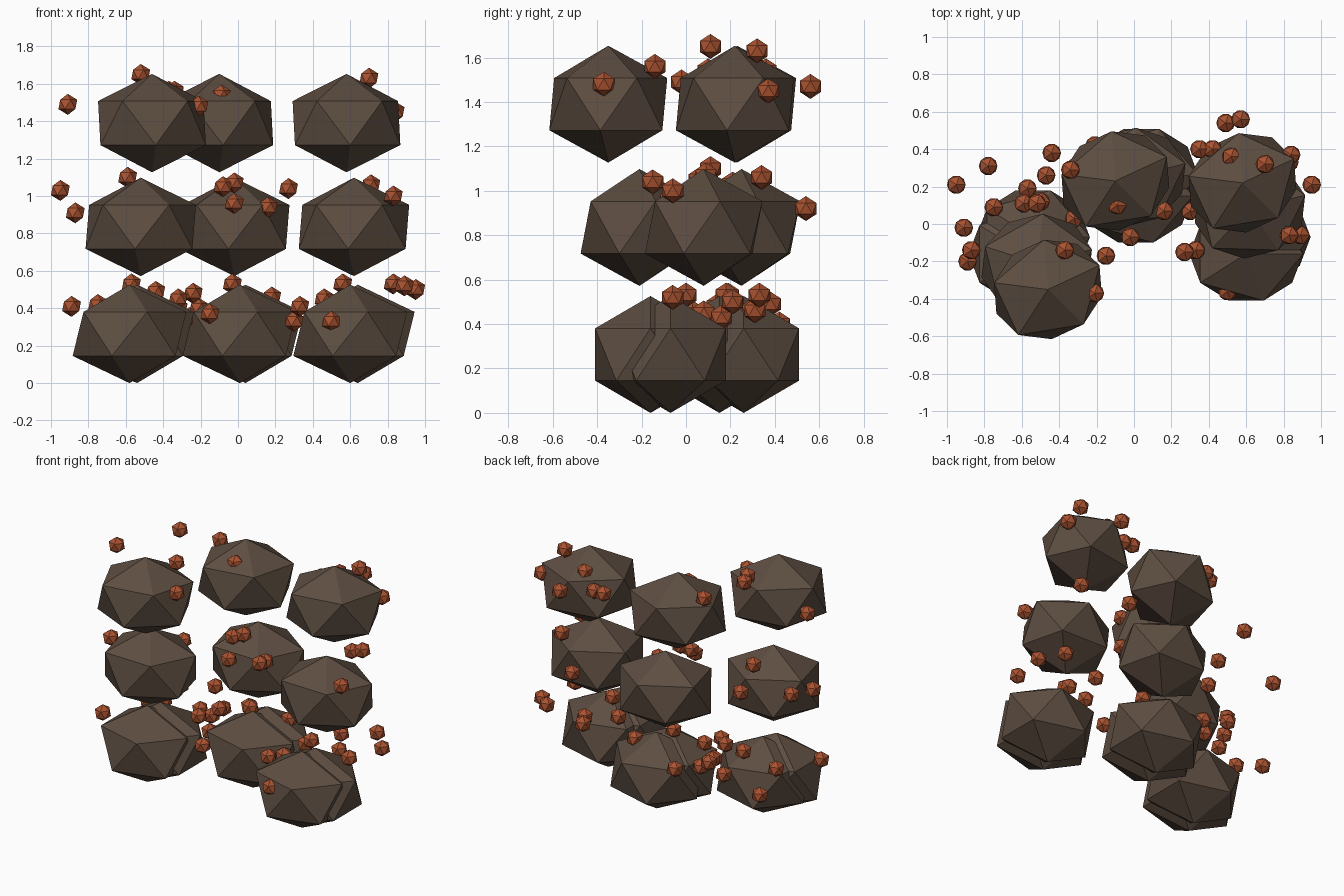
import bpy
import math
from mathutils import Matrix, Vector

default_cube = bpy.data.objects.get("Cube")
if default_cube:
    bpy.data.objects.remove(default_cube, do_unlink=True)


def make_material(name, colour):
    material = bpy.data.materials.new(name)
    material.use_nodes = True
    material.diffuse_color = (*colour, 1)
    shader = material.node_tree.nodes["Principled BSDF"]
    shader.inputs["Base Color"].default_value = (*colour, 1)
    return material


def add_stone(name, centre, size, material, turn=0):
    """Add one flat-faced twenty-sided stone, stretched and then turned about z."""
    bpy.ops.mesh.primitive_ico_sphere_add(subdivisions=1, radius=1)
    stone = bpy.context.object
    stone.name = name
    stone.data.name = name
    shape = Matrix.Rotation(math.radians(turn), 4, "Z") @ Matrix.Diagonal((*size, 1))
    stone.data.transform(shape)
    stone.location = Vector(centre)
    stone.data.materials.append(material)
    return stone


rock_brown = make_material("dark brown rock", (0.11, 0.075, 0.053))
ember_orange = make_material("rusty orange", (0.40, 0.085, 0.03))

BOULDER_SIZE = (0.34, 0.293, 0.263)
PEBBLE_SIZE = (0.056, 0.056, 0.056)

# Each tier: name, boulder height, boulder turn, boulder ground positions
boulder_tiers = [
    ("lower", 0.263, 0, [(-0.58, -0.16), (-0.54, -0.07), (0.01, 0.15),
                         (0.04, 0.26), (0.6, -0.16), (0.64, -0.07)]),
    ("middle", 0.835, 14, [(-0.52, -0.21), (-0.02, 0.25), (0.62, 0.08)]),
    ("upper", 1.39, 25, [(-0.46, -0.35), (-0.1, 0.23), (0.58, 0.22)]),
]

for tier, height, turn, spots in boulder_tiers:
    for number, (x, y) in enumerate(spots, start=1):
        add_stone(f"{tier}_boulder_{number}", (x, y, height),
                  BOULDER_SIZE, rock_brown, turn)

# Small pebbles scattered over the boulders of each tier
pebble_tiers = {
    "lower": [
        (-.89, -.2, .41), (-.75, .09, .42), (-.57, .19, .53), (-.44, .38, .49),
        (-.32, .03, .45), (-.24, .14, .48), (-.15, -.17, .37), (-.03, .18, .53),
        (.18, .3, .46), (.33, -.14, .41), (.3, .07, .33), (.46, .08, .45),
        (.5, -.36, .33), (.56, 0, .53), (.83, .33, .53), (.89, -.06, .52),
        (.95, .21, .5), (.57, .31, .46), (.66, .16, .43), (-.78, .31, .33),
        (-.47, .26, .37), (-.32, .3, .4), (-.32, .17, .4), (-.21, .42, .4),
        (-.26, .06, .35),
    ],
    "middle": [
        (-.95, .21, 1.03), (-.87, -.14, .91), (-.59, .11, 1.1), (-.5, .12, .89),
        (-.08, .06, 1.05), (-.02, .09, 1.07), (-.02, -.07, .96), (.16, .07, .94),
        (.27, -.15, 1.04), (.71, .34, 1.06), (.83, -.06, 1), (.49, .54, .92),
    ],
    "upper": [
        (-.91, -.02, 1.49), (-.52, .11, 1.65), (-.37, -.14, 1.56),
        (-.21, -.37, 1.48), (-.34, .29, 1.56), (-.09, .1, 1.54),
        (.7, .32, 1.63), (.84, .37, 1.45), (.52, .36, 1.54),
        (.57, .56, 1.47), (.35, .4, 1.45), (.42, .4, 1.45),
    ],
}

for tier, spots in pebble_tiers.items():
    for number, centre in enumerate(spots, start=1):
        add_stone(f"{tier}_pebble_{number}", centre, PEBBLE_SIZE, ember_orange)
